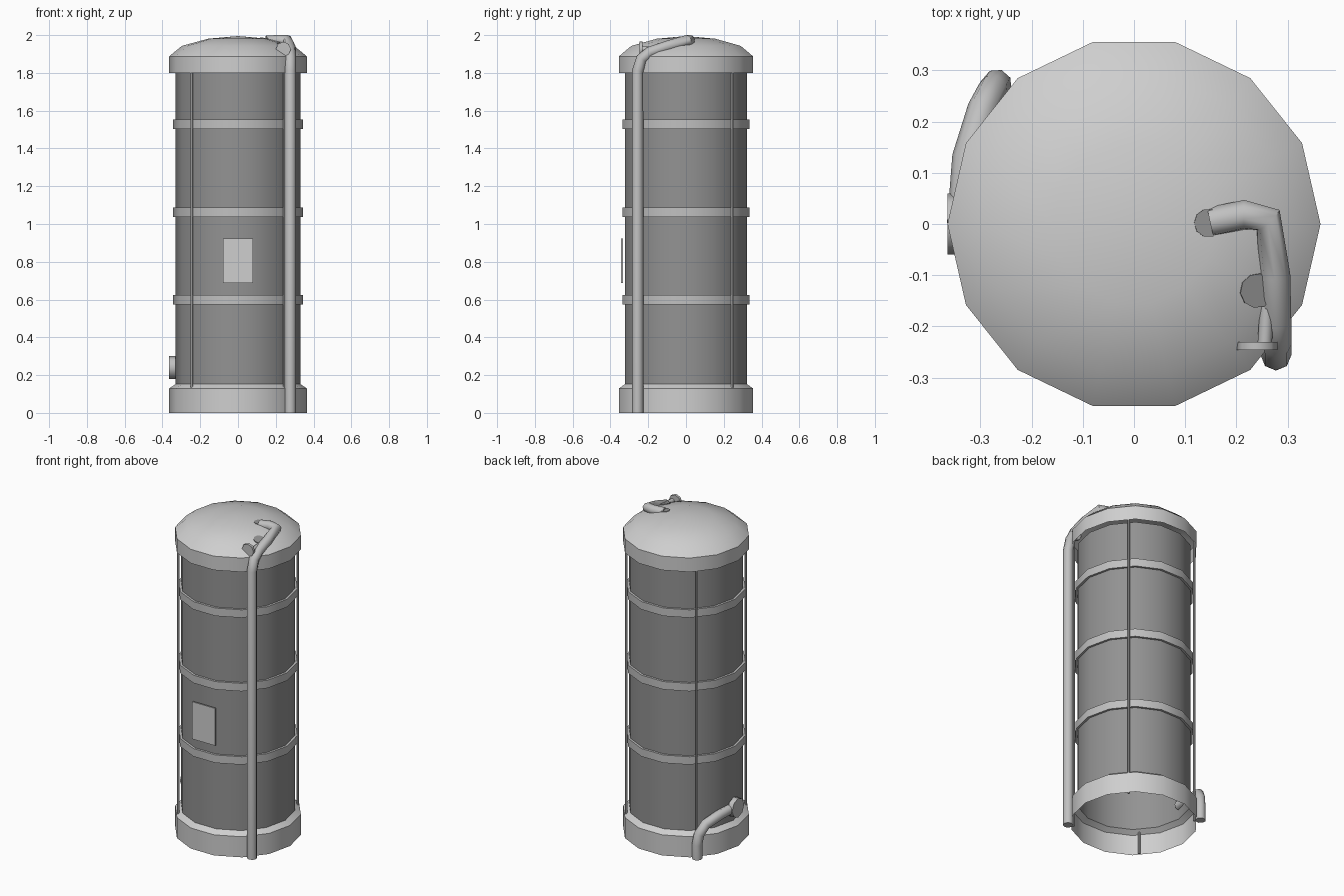
import bpy, bmesh, math
from mathutils import Vector

if "Cube" in bpy.data.objects:
    bpy.data.objects.remove(bpy.data.objects["Cube"])

SIDES = 14


def material(name, v):
    m = bpy.data.materials.new(name)
    m.diffuse_color = (v, v, v, 1)
    m.use_nodes = True
    m.node_tree.nodes["Principled BSDF"].inputs["Base Color"].default_value = m.diffuse_color
    return m


PALE = material("pale grey", 0.62)
STEEL = material("steel grey", 0.53)
BODY = material("dark grey", 0.29)


def finish(ob, mat, angle=35):
    ob.data.materials.clear()
    ob.data.materials.append(mat)
    bpy.ops.object.select_all(action='DESELECT')
    ob.select_set(True)
    bpy.context.view_layer.objects.active = ob
    bpy.ops.object.shade_smooth_by_angle(angle=math.radians(angle))
    return ob


def lathe(name, profile, mat):
    """Spin an open (radius, z) profile around the z axis."""
    bm = bmesh.new()
    vs = [bm.verts.new((r, 0, z)) for r, z in profile]
    es = [bm.edges.new(p) for p in zip(vs, vs[1:])]
    bmesh.ops.spin(bm, geom=vs + es, cent=(0, 0, 0), axis=(0, 0, 1),
                   angle=2 * math.pi, steps=SIDES, use_merge=True)
    bmesh.ops.remove_doubles(bm, verts=bm.verts, dist=0.0005)
    bmesh.ops.recalc_face_normals(bm, faces=bm.faces)
    # open shells: make the normals point away from the axis
    f = max(bm.faces, key=lambda f: f.calc_center_median().xy.length)
    if f.normal.xy.dot(f.calc_center_median().xy) < 0:
        bmesh.ops.reverse_faces(bm, faces=bm.faces)
    me = bpy.data.meshes.new(name)
    bm.to_mesh(me)
    bm.free()
    ob = bpy.data.objects.new(name, me)
    bpy.context.collection.objects.link(ob)
    return finish(ob, mat)


def tube(name, pts, r, mat, res=2):
    """Round pipe along a poly path, converted to mesh."""
    cu = bpy.data.curves.new(name, 'CURVE')
    cu.dimensions = '3D'
    cu.bevel_depth, cu.bevel_resolution, cu.use_fill_caps = r, res, True
    sp = cu.splines.new('POLY')
    sp.points.add(len(pts) - 1)
    for p, c in zip(sp.points, pts):
        p.co = (*c, 1)
    ob = bpy.data.objects.new(name, cu)
    bpy.context.collection.objects.link(ob)
    bpy.ops.object.select_all(action='DESELECT')
    ob.select_set(True)
    bpy.context.view_layer.objects.active = ob
    bpy.ops.object.convert(target='MESH')
    ob = bpy.context.view_layer.objects.active
    ob.name = name
    return finish(ob, mat, 50)


def disc(name, loc, axis, r, depth, mat, sides=8):
    bpy.ops.mesh.primitive_cylinder_add(
        vertices=sides, radius=r, depth=depth, location=loc,
        rotation=Vector(axis).to_track_quat('Z', 'Y').to_euler())
    ob = bpy.context.object
    ob.name = name
    return finish(ob, mat, 50)


# Tank shell, hollow skirt and domed lid
lathe("tank_body", [(0.33, 0.15), (0.33, 1.8)], BODY)
lathe("base_skirt", [(0.364, 0), (0.364, 0.13), (0.33, 0.153)], PALE)
lathe("dome_lid", [(0.364, 1.80), (0.364, 1.888), (0.297, 1.943),
                   (0.158, 1.981), (0, 1.995)], PALE)

# Three hoops round the tank
for i, z in enumerate((0.6, 1.063, 1.527)):
    lathe(f"hoop_{i + 1}", [(0.33, z - 0.025), (0.344, z - 0.025),
                            (0.344, z + 0.025), (0.33, z + 0.025)], STEEL)

# Four tie rods between skirt and lid
for sx in (-1, 1):
    for sy in (-1, 1):
        x, y = 0.245 * sx, 0.245 * sy
        tube(f"tie_rod_{sx}_{sy}", [(x, y, 0.0), (x, y, 1.84)], 0.007, STEEL, 1)

# Tall feed pipe over the lid
tube("feed_pipe", [(0.277, -0.256, 0), (0.277, -0.256, 1.81),
                   (0.277, -0.235, 1.875), (0.277, -0.19, 1.91),
                   (0.275, -0.10, 1.94), (0.262, 0.008, 1.971),
                   (0.215, 0.018, 1.972), (0.15, 0.004, 1.968)], 0.03, STEEL)

# Small capped branch beside the feed pipe
tube("branch_pipe", [(0.255, -0.236, 1.925), (0.262, -0.12, 1.93)], 0.014, STEEL)
disc("branch_flange", (0.24, -0.238, 1.925), (0, 1, 0), 0.04, 0.016, STEEL)

# Dark seats where the pipes meet the lid
disc("pipe_seat_top", (0.145, 0.002, 1.982), (0.09, 0, 1), 0.028, 0.006, BODY, 10)
disc("pipe_seat_side", (0.24, -0.13, 1.949), (0.24, -0.13, 1), 0.034, 0.006, BODY, 10)

# Drain pipe low on the left and its flange
tube("drain_pipe", [(-0.335, 0, 0.24), (-0.325, 0.13, 0.235),
                    (-0.295, 0.225, 0.205), (-0.275, 0.262, 0.15),
                    (-0.268, 0.272, 0.09), (-0.268, 0.272, 0)], 0.03, STEEL)
disc("drain_flange", (-0.348, 0, 0.24), (1, 0, 0), 0.06, 0.032, STEEL)

# Blank data plate on the front
bpy.ops.mesh.primitive_cube_add(size=1, location=(0, -0.339, 0.805))
plate = bpy.context.object
plate.name = "data_plate"
plate.scale = (0.16, 0.009, 0.235)
finish(plate, PALE)
